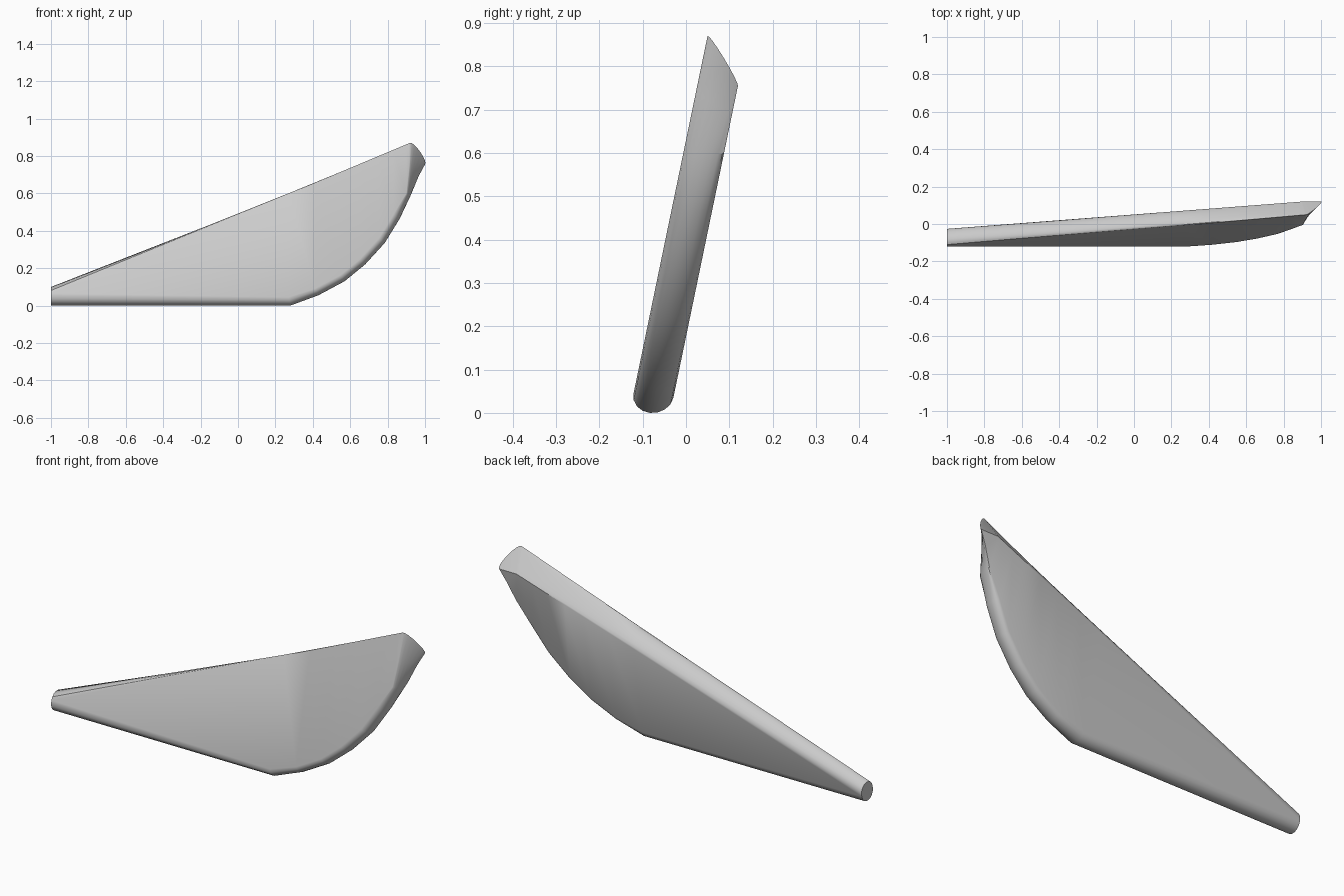
import bpy, bmesh, math
from mathutils import Vector

cube = bpy.data.objects.get("Cube")
if cube:
    bpy.data.objects.remove(cube)

LEAN, THICK, STEPS = 0.207, 0.094, 8


def on_slab(x, z, depth):
    """Point on the leaning slab; depth 0 is the front face, 1 the back face."""
    return Vector((x, -0.12 + LEAN * (z - 0.05) + THICK * depth, z))


def rim(front, back, bulge):
    """Rounded edge running from the front face to the back face."""
    a, b = on_slab(*front, 0), on_slab(*back, 1)
    push = Vector((bulge[0], LEAN * bulge[1], bulge[1]))
    row = []
    for k in range(STEPS + 1):
        t = math.pi * k / STEPS
        row.append(a.lerp(b, (1 - math.cos(t)) / 2) + push * math.sin(t))
    return row


# Lower rim: straight keel, curved belly, then a twist out to the tip
lower = [((-1, 0.055), (-1, 0.04), (0, -0.047)),
         ((0.27, 0.045), (0.27, 0.035), (0.01, -0.04))]
belly = [(0.28, 0), (0.43, 0.055), (0.57, 0.13), (0.68, 0.22),
         (0.785, 0.335), (0.865, 0.465), (0.93, 0.6)]
for before, here, after in zip(belly, belly[1:], belly[2:]):
    tangent = (Vector(after) - Vector(before)).normalized()
    inward = Vector((-tangent.y, tangent.x))
    here = Vector(here)
    lower.append((here + inward * 0.04, here + inward * 0.025, inward * -0.032))
lower += [((0.9, 0.6), (0.925, 0.6), (0.008, -0.004)),
          ((0.915, 0.74), (0.965, 0.69), (0.006, 0)),
          ((0.92, 0.87), (1, 0.755), (0.015, 0.008))]

# Upper rim: round at the narrow end, flat and slanted at the tip
root = rim((-1, 0.065), (-1, 0.05), (0, 0.042))
tip = rim((0.92, 0.87), (0.9, 0.755), (0, 0))

bm = bmesh.new()
rings = []
for front, back, bulge in lower:
    s = (front[0] + 1) / 1.92
    top = [a.lerp(b, s) for a, b in zip(root, tip)]
    ring = rim(front, back, bulge) + top[::-1]
    rings.append([bm.verts.new(p) for p in ring])

count = len(rings[0])
for r1, r2 in zip(rings, rings[1:]):
    for i in range(count):
        j = (i + 1) % count
        bm.faces.new((r1[i], r1[j], r2[j], r2[i]))
bm.faces.new(rings[0])
bm.faces.new(rings[-1])
bmesh.ops.remove_doubles(bm, verts=bm.verts, dist=0.0005)
bmesh.ops.recalc_face_normals(bm, faces=bm.faces)

mesh = bpy.data.meshes.new("blade")
bm.to_mesh(mesh)
bm.free()
blade = bpy.data.objects.new("blade", mesh)
bpy.context.collection.objects.link(blade)

# Plain grey
grey = bpy.data.materials.new("plain grey")
grey.use_nodes = True
colour = (0.6, 0.6, 0.6, 1)
grey.diffuse_color = colour
grey.node_tree.nodes["Principled BSDF"].inputs["Base Color"].default_value = colour
mesh.materials.append(grey)

bpy.context.view_layer.objects.active = blade
blade.select_set(True)
bpy.ops.object.shade_smooth_by_angle(angle=math.radians(35))
